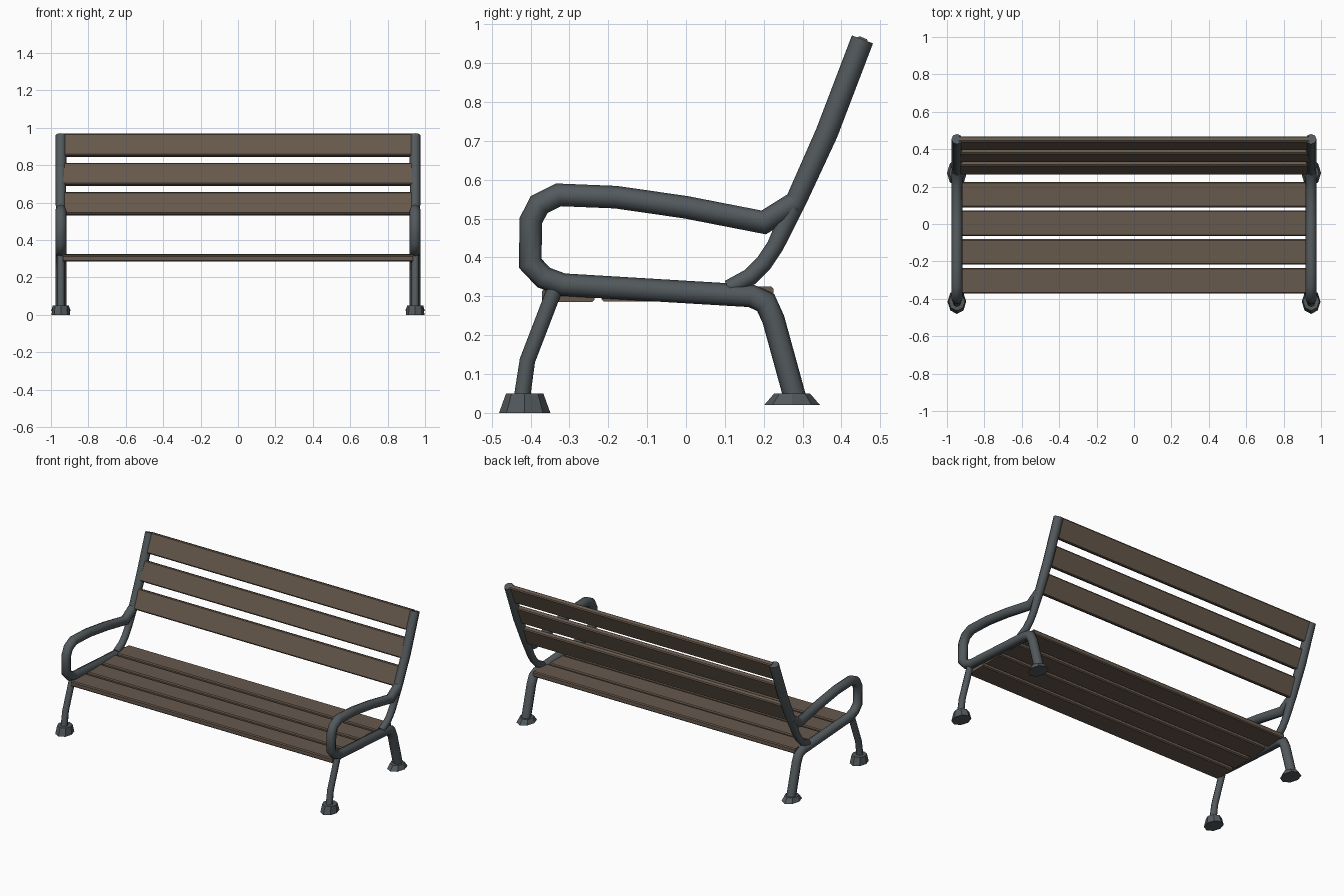
import bpy, bmesh, math
from mathutils import Vector, Matrix

if "Cube" in bpy.data.objects:
    bpy.data.objects.remove(bpy.data.objects["Cube"])


def material(name, rgb):
    m = bpy.data.materials.new(name)
    m.diffuse_color = (*rgb, 1)
    m.use_nodes = True
    m.node_tree.nodes["Principled BSDF"].inputs["Base Color"].default_value = m.diffuse_color
    return m


METAL = material("painted_metal", (0.085, 0.1, 0.108))
WOOD = material("brown_wood", (0.135, 0.1, 0.073))


def finish(bm, name, mat, smooth=False):
    bmesh.ops.recalc_face_normals(bm, faces=bm.faces)
    me = bpy.data.meshes.new(name)
    bm.to_mesh(me)
    bm.free()
    me.materials.append(mat)
    ob = bpy.data.objects.new(name, me)
    bpy.context.collection.objects.link(ob)
    if smooth:
        bpy.ops.object.select_all(action='DESELECT')
        ob.select_set(True)
        bpy.context.view_layer.objects.active = ob
        bpy.ops.object.shade_smooth_by_angle(angle=math.radians(46))
    return ob


def tube(name, x, path, sides=8):
    """Mitred tube along (y, z, radius) points in the plane at x."""
    bm = bmesh.new()
    pts = [Vector(p[:2]) for p in path]
    rings = []
    for i, p in enumerate(pts):
        a = (p - pts[i - 1]).normalized() if i else (pts[1] - p).normalized()
        b = (pts[i + 1] - p).normalized() if i < len(pts) - 1 else a
        t = (a + b).normalized()
        n = Vector((-t.y, t.x)) / t.dot(a)
        r = path[i][2]
        ring = []
        for k in range(sides):
            w = 2 * math.pi * k / sides
            q = p + n * r * math.cos(w)
            ring.append(bm.verts.new((x + r * math.sin(w), q.x, q.y)))
        rings.append(ring)
    for r0, r1 in zip(rings, rings[1:]):
        for k in range(sides):
            j = (k + 1) % sides
            bm.faces.new((r0[k], r0[j], r1[j], r1[k]))
    bm.faces.new(rings[0])
    bm.faces.new(rings[-1])
    return finish(bm, name, METAL, True)


def foot(name, x, y, z0, z1, bottom, top):
    """Eight-sided tapered foot; bottom and top are (x, y) radii."""
    bm = bmesh.new()
    rings = []
    for z, (rx, ry) in ((z0, bottom), (z1, top)):
        rings.append([bm.verts.new((x + rx * math.cos(k * math.pi / 4),
                                    y + ry * math.sin(k * math.pi / 4), z))
                      for k in range(8)])
    for k in range(8):
        j = (k + 1) % 8
        bm.faces.new((rings[0][k], rings[0][j], rings[1][j], rings[1][k]))
    bm.faces.new(rings[0])
    bm.faces.new(rings[1])
    finish(bm, name, METAL)


def slat(name, y, z, depth, thick, angle):
    bm = bmesh.new()
    bmesh.ops.create_cube(bm, size=1, matrix=Matrix.Diagonal((1.87, depth, thick, 1)))
    long_edges = [e for e in bm.edges if abs(e.verts[0].co.x - e.verts[1].co.x) > 1]
    bmesh.ops.bevel(bm, geom=long_edges, offset=0.006, segments=1, affect='EDGES')
    bm.transform(Matrix.Translation((0, y, z)) @ Matrix.Rotation(angle, 4, 'X'))
    finish(bm, name, WOOD)


R = 0.029
# armrest loop running into the seat rail and the rear leg
loop = [(0.28, 0.54), (0.2, 0.49), (0.0, 0.529), (-0.18, 0.555), (-0.328, 0.561),
        (-0.378, 0.536), (-0.399, 0.495), (-0.401, 0.385), (-0.366, 0.348),
        (-0.317, 0.33), (0.168, 0.301), (0.205, 0.284), (0.225, 0.24), (0.28, 0.04)]
# backrest post, thinner where it curves under the arm
post = [(0.454, 0.961, R), (0.362, 0.72, R), (0.285, 0.55, 0.027), (0.23, 0.43, 0.022),
        (0.2, 0.385, 0.022), (0.165, 0.35, 0.022), (0.11, 0.32, 0.022)]
front_leg = [(-0.335, 0.325, 0.02), (-0.408, 0.135, 0.02), (-0.422, 0.04, 0.021)]

for side, s in (("left", -1), ("right", 1)):
    x = 0.947 * s
    tube(f"{side}_arm_rail_rear_leg", x, [(y, z, R) for y, z in loop])
    tube(f"{side}_back_post", x, post)
    tube(f"{side}_front_leg", x, front_leg)
    foot(f"{side}_front_foot", x, -0.415, 0, 0.05, (0.05, 0.066), (0.044, 0.048))
    foot(f"{side}_rear_foot", x, 0.273, 0.02, 0.05, (0.053, 0.072), (0.042, 0.046))

# seat slats
for i in range(4):
    slat(f"seat_slat_{i + 1}", -0.303 + 0.1535 * i, 0.302 + 0.002 * i, 0.136, 0.034, 0)
# backrest slats leaning along the posts
for i, (y, z) in enumerate(((0.302, 0.594), (0.367, 0.751), (0.432, 0.907))):
    slat(f"back_slat_{i + 1}", y, z, 0.126, 0.032, math.radians(67.5))
